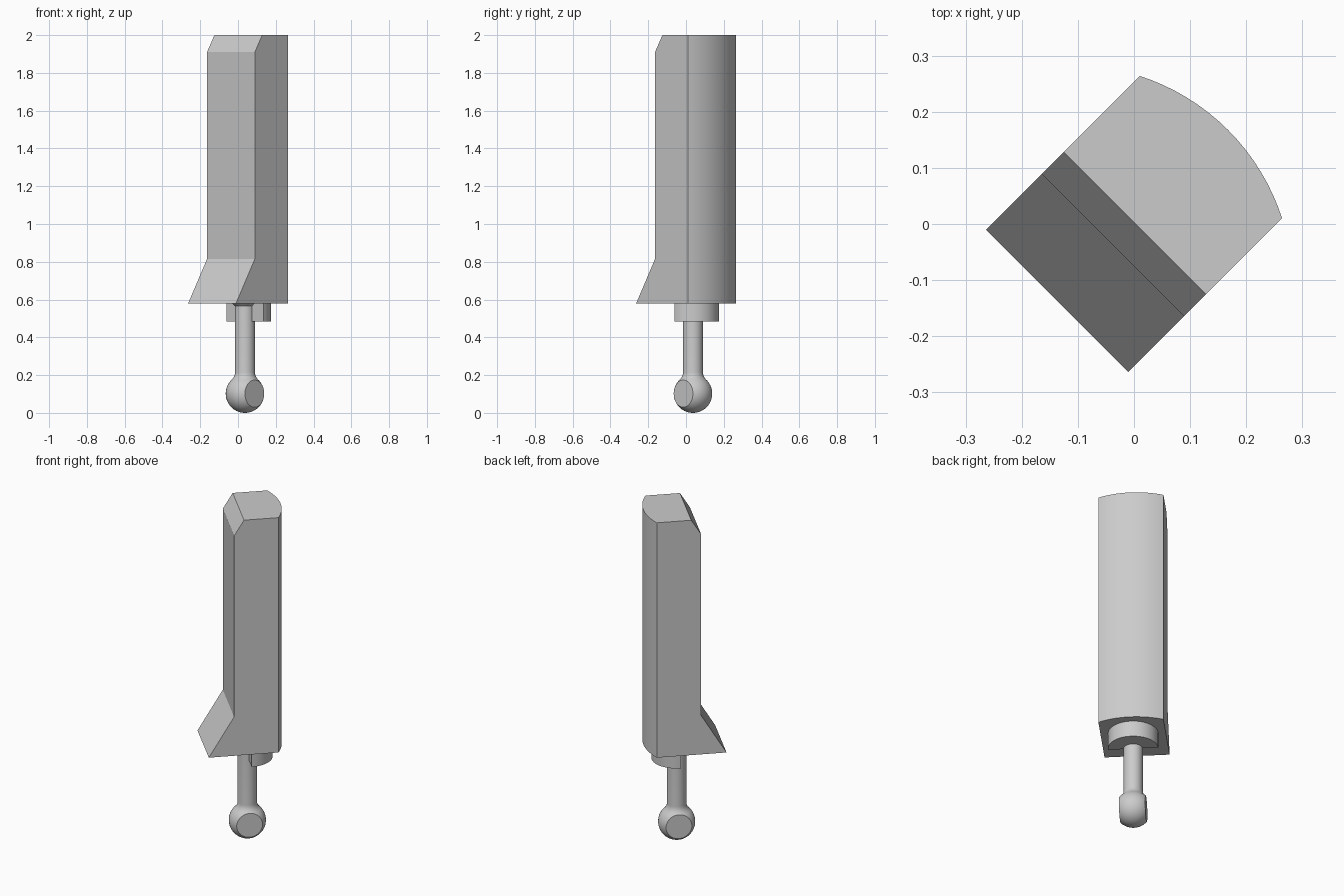
import bpy
import bmesh
from math import sin, cos, asin, pi, radians
from mathutils import Matrix

if "Cube" in bpy.data.objects:
    bpy.data.objects.remove(bpy.data.objects["Cube"])

grey = bpy.data.materials.new("plain_grey")
grey.use_nodes = True
GREY = (0.6, 0.6, 0.6, 1)
grey.diffuse_color = GREY
grey.node_tree.nodes["Principled BSDF"].inputs["Base Color"].default_value = GREY

TURN = Matrix.Rotation(radians(45), 4, 'Z')   # the parts are built along x, then turned


def loft(bm, rings):
    """Skin equal-sized closed rings of points and cap both ends."""
    rows = [[bm.verts.new(p) for p in ring] for ring in rings]
    for a, b in zip(rows, rows[1:]):
        for i in range(len(a)):
            j = (i + 1) % len(a)
            bm.faces.new((a[i], a[j], b[j], b[i]))
    bm.faces.new(rows[0][::-1])
    bm.faces.new(rows[-1])


def finish(bm, name):
    bmesh.ops.recalc_face_normals(bm, faces=bm.faces)
    bmesh.ops.transform(bm, matrix=TURN, verts=bm.verts)
    mesh = bpy.data.meshes.new(name)
    bm.to_mesh(mesh)
    bm.free()
    mesh.materials.append(grey)
    ob = bpy.data.objects.new(name, mesh)
    bpy.context.collection.objects.link(ob)
    bpy.ops.object.select_all(action='DESELECT')
    ob.select_set(True)
    bpy.context.view_layer.objects.active = ob
    bpy.ops.object.shade_smooth_by_angle(angle=radians(28))


# Vane body: bowed back, flat sides, flared foot and chamfered top
HALF, BACK, SAG = 0.179, 0.194, 0.043
radius = (HALF ** 2 + SAG ** 2) / (2 * SAG)
spread = asin(HALF / radius)
centre = BACK + SAG - radius
arc = [(centre + radius * cos(spread * t / 8), radius * sin(spread * t / 8))
       for t in range(-8, 9)]


def body_ring(z, front):
    outline = [(front, HALF), (front, -HALF)] + arc
    return [(x, y, z) for x, y in outline]


bm = bmesh.new()
loft(bm, [body_ring(z, front) for z, front in
          ((0.58, -0.194), (0.815, -0.053), (1.91, -0.053), (2.0, 0.002))])
finish(bm, "vane_body")

# Half-round collar under the body
AXIS = 0.052
bm = bmesh.new()
loft(bm, [[(AXIS + 0.138 * cos(pi * t / 24), 0.138 * sin(pi * t / 24), z)
           for t in range(-12, 13)] for z in (0.485, 0.58)])
finish(bm, "half_collar")

# Ball-ended stem, turned as one profile, with the ball sides cut flat
BALL = 0.102
profile = [(BALL * sin(a), BALL - BALL * cos(a))
           for a in (radians(d) for d in range(4, 141, 8))]
profile += [(0.058, 0.192), (0.054, 0.204), (0.053, 0.215),
            (0.053, 0.565), (0.069, 0.58)]
bm = bmesh.new()
loft(bm, [[(AXIS + r * cos(pi * t / 20), r * sin(pi * t / 20), z)
           for t in range(40)] for r, z in profile])
for side in (-1, 1):
    cut = bmesh.ops.bisect_plane(
        bm, geom=bm.verts[:] + bm.edges[:] + bm.faces[:],
        plane_co=(0, side * 0.072, 0), plane_no=(0, side, 0), clear_outer=True)
    rim = [e for e in cut["geom_cut"] if isinstance(e, bmesh.types.BMEdge)]
    bmesh.ops.holes_fill(bm, edges=rim, sides=0)
finish(bm, "ball_stem")
